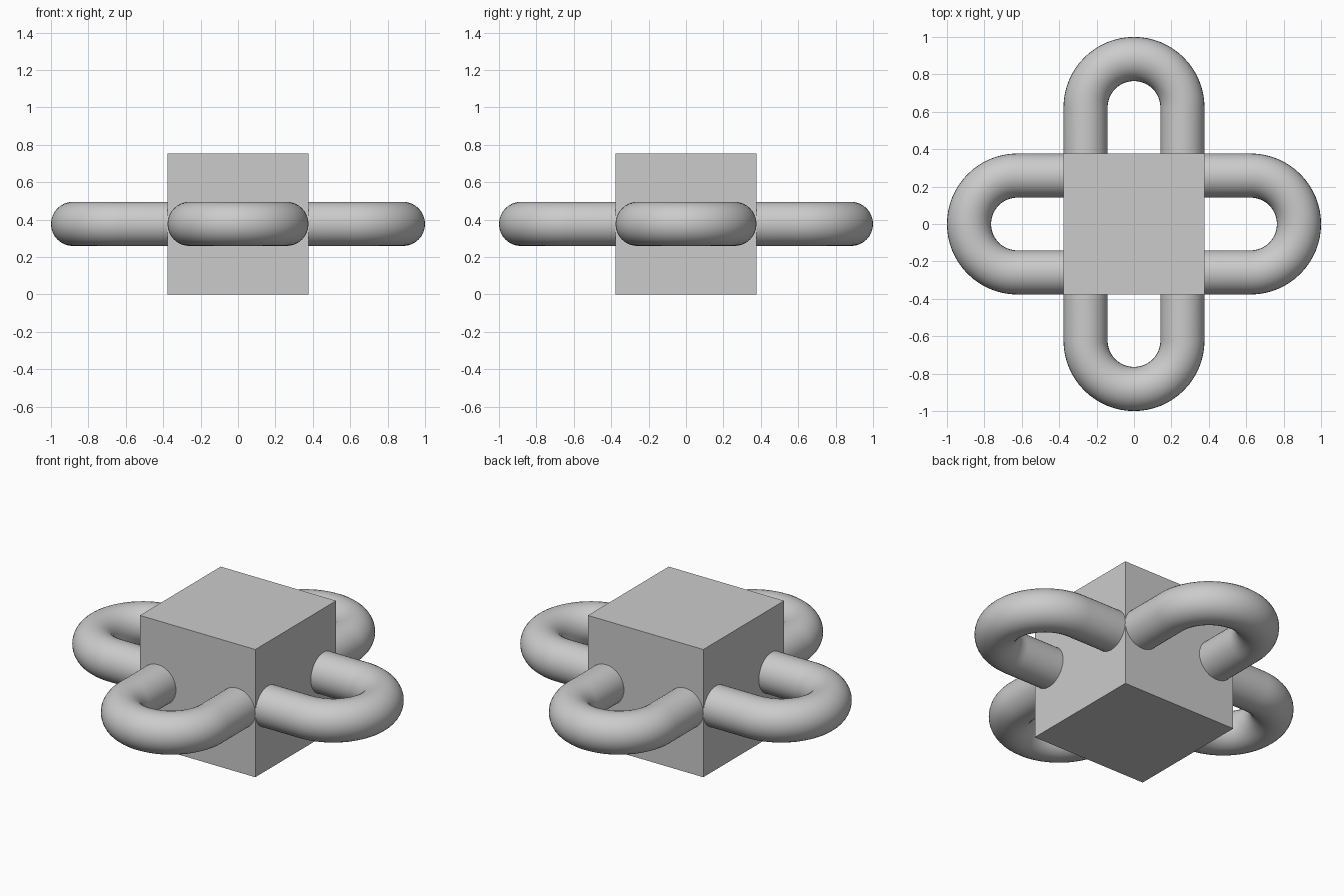
import bpy
from math import cos, sin, pi

HALF = 0.377           # half the block's side
TUBE = 0.118           # loop tube radius
BEND = HALF - TUBE     # radius of the loop's centreline
REACH = 1 - HALF       # distance of the bend's centre from the middle
STEPS = 32

cube = bpy.data.objects.get("Cube")
if cube:
    bpy.data.objects.remove(cube, do_unlink=True)

grey = bpy.data.materials.new("light_grey")
grey.use_nodes = True
colour = (0.6, 0.6, 0.6, 1)
grey.diffuse_color = colour
grey.node_tree.nodes["Principled BSDF"].inputs["Base Color"].default_value = colour


def make_loop(name, angle):
    """U-shaped tube running out of one face of the block and back."""
    path = [(HALF - 0.01, -BEND)]
    for i in range(STEPS + 1):
        a = pi * (i / STEPS - 0.5)
        path.append((REACH + BEND * cos(a), BEND * sin(a)))
    path.append((HALF - 0.01, BEND))

    curve = bpy.data.curves.new(name, "CURVE")
    curve.dimensions = "3D"
    curve.bevel_depth = TUBE
    curve.bevel_resolution = 14
    curve.use_fill_caps = True
    spline = curve.splines.new("POLY")
    spline.points.add(len(path) - 1)
    for point, (x, y) in zip(spline.points, path):
        point.co = (x, y, 0, 1)
    curve.materials.append(grey)

    loop = bpy.data.objects.new(name, curve)
    bpy.context.collection.objects.link(loop)
    loop.location.z = HALF
    loop.rotation_euler.z = angle
    bpy.ops.object.select_all(action="DESELECT")
    loop.select_set(True)
    bpy.context.view_layer.objects.active = loop
    bpy.ops.object.convert(target="MESH")
    bpy.ops.object.shade_smooth_by_angle(angle=pi / 6)


# Central block
bpy.ops.mesh.primitive_cube_add(size=2 * HALF, location=(0, 0, HALF))
block = bpy.context.object
block.name = "block"
block.data.materials.append(grey)

# One loop on each side face
for i, side in enumerate(("left", "back", "right", "front")):
    make_loop(side + "_loop", i * pi / 2)
